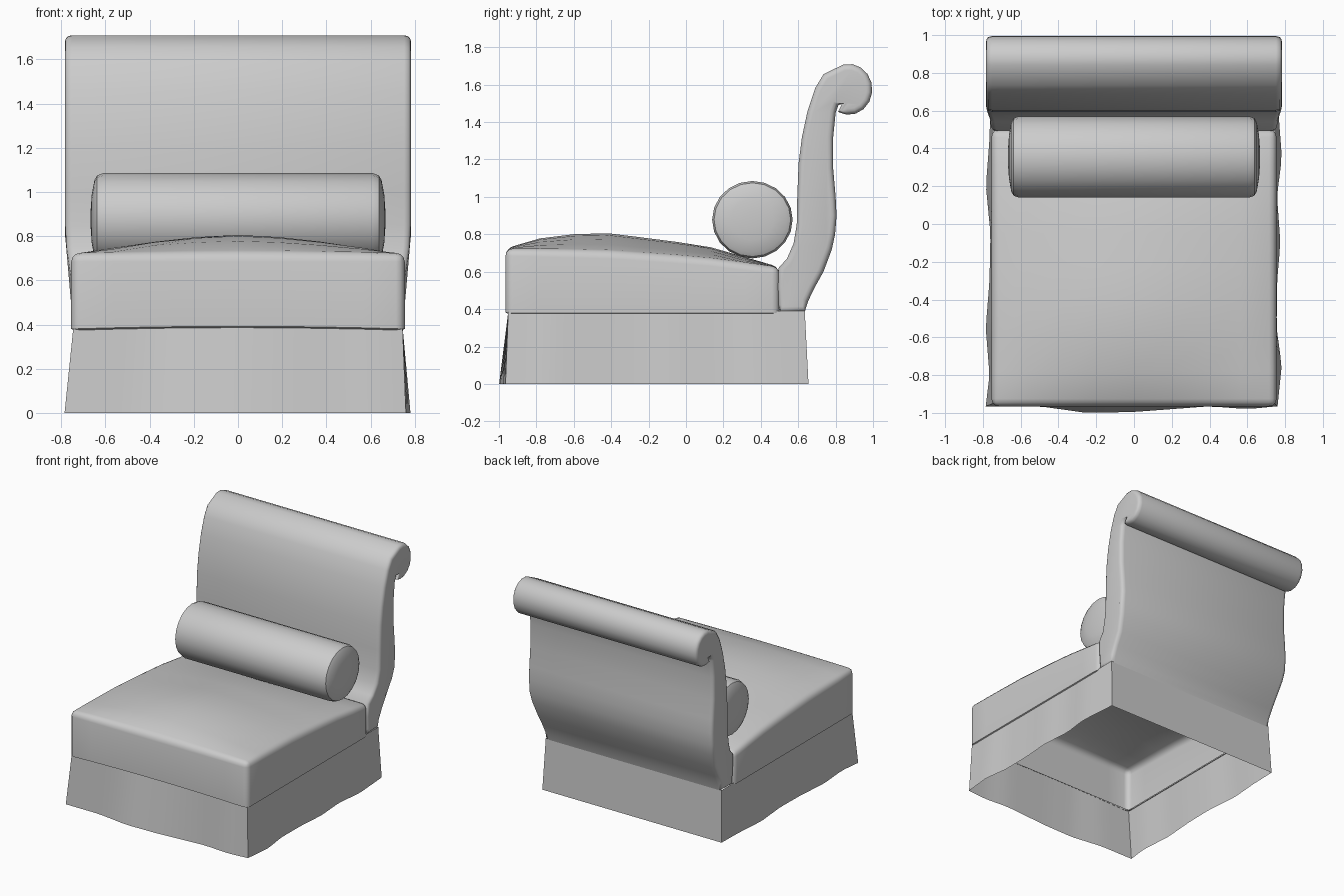
import bpy, bmesh, math
from mathutils import Vector

if "Cube" in bpy.data.objects:
    bpy.data.objects.remove(bpy.data.objects["Cube"])

fabric = bpy.data.materials.new("grey fabric")
fabric.use_nodes = True
fabric.diffuse_color = (0.6, 0.6, 0.6, 1)
fabric.node_tree.nodes["Principled BSDF"].inputs["Base Color"].default_value = (0.6, 0.6, 0.6, 1)


def finish(bm, name, angle=40):
    mesh = bpy.data.meshes.new(name)
    bm.to_mesh(mesh)
    bm.free()
    mesh.materials.append(fabric)
    obj = bpy.data.objects.new(name, mesh)
    bpy.context.collection.objects.link(obj)
    bpy.ops.object.select_all(action='DESELECT')
    obj.select_set(True)
    bpy.context.view_layer.objects.active = obj
    bpy.ops.object.shade_smooth_by_angle(angle=math.radians(angle))
    return obj


def loft(bm, rings, cap=True):
    """Bridge closed rings of equal length, optionally capping both ends."""
    rows = [[bm.verts.new(p) for p in ring] for ring in rings]
    n = len(rows[0])
    for a, b in zip(rows, rows[1:]):
        for i in range(n):
            j = (i + 1) % n
            bm.faces.new((a[i], a[j], b[j], b[i]))
    if cap:
        bm.faces.new(rows[0])
        bm.faces.new(rows[-1])
        bmesh.ops.recalc_face_normals(bm, faces=bm.faces)


def curve(points, t):
    """Piecewise linear lookup."""
    for (a, u), (b, v) in zip(points, points[1:]):
        if t <= b:
            return u + (v - u) * max(0, (t - a) / (b - a))
    return points[-1][1]


# Scrolled backrest: side outline extruded across with rounded ends
front = [(.505, .38), (.492, .42), (.488, .52), (.495, .62), (.54, .67), (.575, .75), (.592, .85),
         (.595, 1.0), (.602, 1.18), (.62, 1.32), (.65, 1.46), (.69, 1.58), (.735, 1.655)]
roll = [(.87 + .126 * math.cos(a), 1.575 + .136 * math.sin(a))
        for a in (math.radians(125 - 22 * k) for k in range(17))]
rear = [(.835, 1.50), (.815, 1.49), (.80, 1.45), (.787, 1.32), (.787, 1.15), (.8, 1.0), (.805, .9),
        (.797, .8), (.78, .72), (.735, .6), (.685, .51), (.652, .44), (.635, .385)]
outline = [Vector(p) for p in front + roll[:12] + rear]


def inset(points, d):
    out = []
    for i, p in enumerate(points):
        t = (points[(i + 1) % len(points)] - points[i - 1]).normalized()
        out.append(p + Vector((t.y, -t.x)) * d)
    return out


def back_ring(x, d):
    taper = [(.38, .955), (.6, .965), (.78, 1.0)]
    return [(x * curve(taper, p.y), p.x, p.y) for p in inset(outline, d)]


ends = [(.752, .034), (.768, .02), (.78, .008), (.785, 0), (.0, 0)]
ends = [(.755, .032), (.77, .014), (.78, .005), (.785 - .03, 0)]
stations = [(.783, .032), (.781, .018), (.772, .006), (.752, 0)]
bm = bmesh.new()
loft(bm, [back_ring(-x, d) for x, d in stations] + [back_ring(x, d) for x, d in reversed(stations)])
finish(bm, "backrest", 60)

# Seat cushion: crowned shell, open underneath
edge_top = [(-.965, .725), (-.4, .71), (.1, .675), (.5, .625)]
crown = [(-.965, 0), (-.8, .055), (-.5, .1), (.1, .065), (.5, 0)]
bm = bmesh.new()
bmesh.ops.create_grid(bm, x_segments=8, y_segments=8, size=1)
for v in bm.verts:
    x, y = v.co.x * .755, -.2325 + v.co.y * .7325
    v.co = (x, y, curve(edge_top, y) + curve(crown, y) * (1 - abs(v.co.x) ** 1.6))
border = [e for e in bm.edges if e.is_boundary]
made = bmesh.ops.extrude_edge_only(bm, edges=border)["geom"]
for v in (g for g in made if isinstance(g, bmesh.types.BMVert)):
    v.co.z = .38 + .012 * (1 - (v.co.x / .755) ** 2)
bmesh.ops.recalc_face_normals(bm, faces=bm.faces)
sharp = [e for e in bm.edges if len(e.link_faces) == 2 and e.calc_face_angle() > .9]
bmesh.ops.bevel(bm, geom=sharp, offset=.04, segments=3, profile=.5, affect='EDGES')
hem = [e for e in bm.edges if e.is_boundary]
made = bmesh.ops.extrude_edge_only(bm, edges=hem)["geom"]
for v in (g for g in made if isinstance(g, bmesh.types.BMVert)):
    v.co.x *= .975
    v.co.y = -.2325 + (v.co.y + .2325) * .975
    v.co.z -= .008
finish(bm, "seat_cushion", 50)

# Skirt: flared open sheet with a wavy hem on the front and sides
wave_right = [(-.965, .785), (-.8, .765), (-.55, .785), (-.3, .765), (-.05, .76), (.2, .784), (.45, .765), (.655, .76)]
wave_left = [(-.965, .76), (-.75, .782), (-.55, .755), (-.3, .758), (-.1, .775), (.15, .757), (.35, .783), (.655, .76)]
wave_front = [(-.785, .965), (-.5, .965), (-.25, 1), (0, .995), (.4, .965), (.6, .98), (.76, .965)]
N = 24
steps = [k / N for k in range(N)]
lerp = lambda a, b, t: a + (b - a) * t
bottom, top = [], []
for t in steps:
    x = lerp(-.785, .76, t)
    bottom.append((x, -curve(wave_front, x), 0))
    top.append((lerp(-.745, .745, t), -.95, .39))
for t in steps:
    y = lerp(-.965, .655, t)
    bottom.append((curve(wave_left, y), y, 0))
    top.append((.745, lerp(-.95, .635, t), .39))
for t in steps:
    bottom.append((lerp(.76, -.76, t), .655, 0))
    top.append((lerp(.745, -.745, t), .635, .39))
for t in steps:
    y = lerp(.655, -.965, t)
    bottom.append((-curve(wave_right, y), y, 0))
    top.append((-.745, lerp(.635, -.95, t), .39))
bm = bmesh.new()
loft(bm, [bottom, top], cap=False)
finish(bm, "skirt")

# Bolster pillow: lathed section with domed ends
half = [(.667, .04), (.662, .11), (.65, .175), (.638, .197), (.61, .207)]
bm = bmesh.new()
rings = []
for x, r in [(-x, r) for x, r in half] + [(x, r) for x, r in reversed(half)]:
    rings.append([(x, .355 + 1.04 * r * math.cos(a), .878 + r * math.sin(a))
                  for a in (math.tau * k / 20 for k in range(20))])
loft(bm, rings)
finish(bm, "bolster_pillow")
